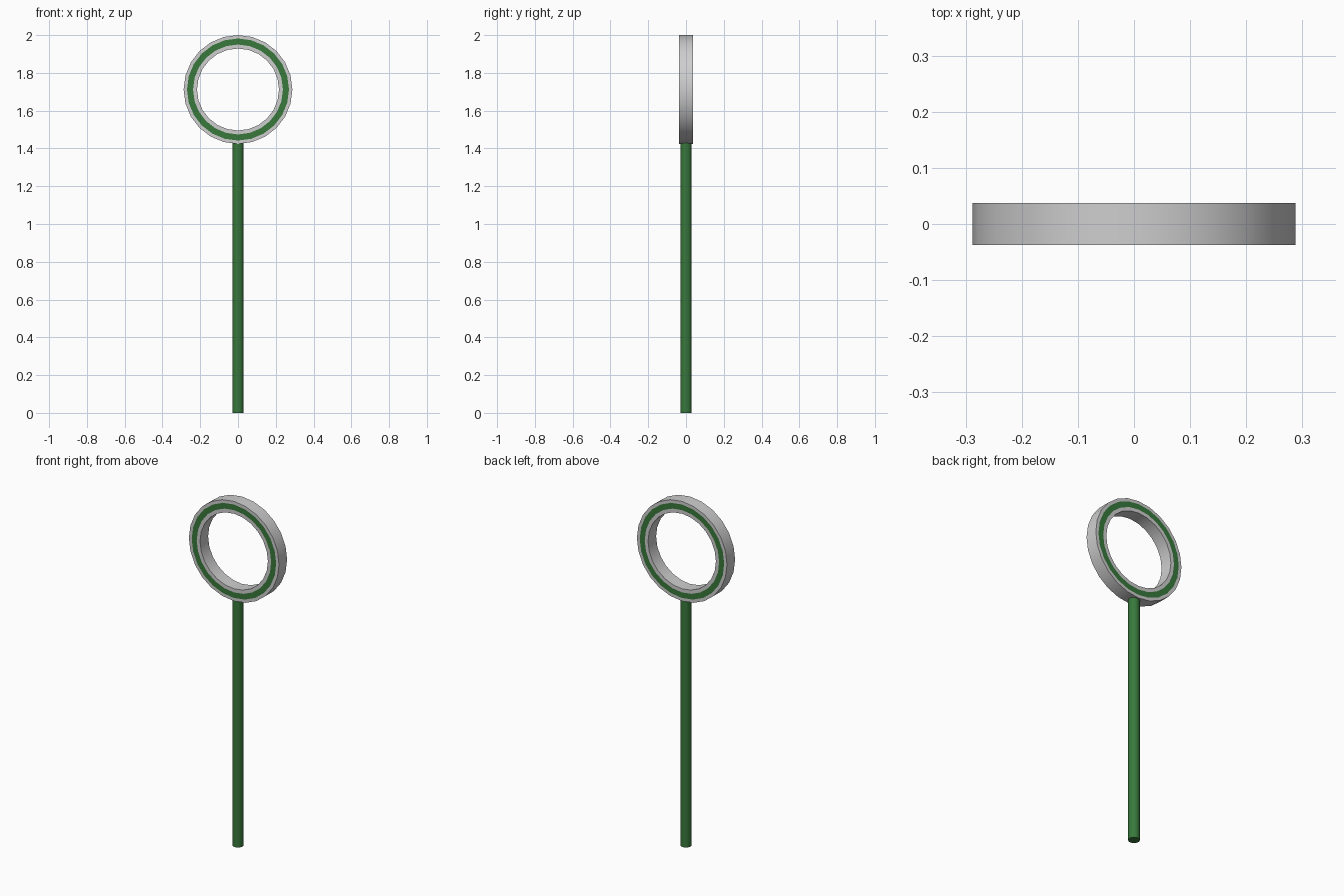
import bpy, bmesh, math

if "Cube" in bpy.data.objects:
    bpy.data.objects.remove(bpy.data.objects["Cube"])

def material(name, rgb):
    m = bpy.data.materials.new(name)
    m.diffuse_color = (*rgb, 1)
    m.use_nodes = True
    m.node_tree.nodes["Principled BSDF"].inputs["Base Color"].default_value = m.diffuse_color
    return m

grey = material("light_grey", (0.62, 0.62, 0.62))
green = material("dark_green", (0.04, 0.19, 0.045))

R, HALF, SEG = 0.288, 0.037, 24
CZ = 2 - R

def finish(bm, name, mats):
    bmesh.ops.recalc_face_normals(bm, faces=bm.faces)
    me = bpy.data.meshes.new(name)
    bm.to_mesh(me)
    bm.free()
    ob = bpy.data.objects.new(name, me)
    bpy.context.collection.objects.link(ob)
    for m in mats:
        me.materials.append(m)
    bpy.ops.object.select_all(action='DESELECT')
    ob.select_set(True)
    bpy.context.view_layer.objects.active = ob
    bpy.ops.object.shade_smooth_by_angle(angle=math.radians(35))
    return ob

# Hoop: closed (radius, y) profile spun around the y axis, green stripe on both faces
radii = [R, 0.27, 0.238, 0.217]
profile = [(r, -HALF) for r in radii] + [(r, HALF) for r in reversed(radii)]
bm = bmesh.new()
rings = []
for i in range(SEG):
    a = 2 * math.pi * i / SEG
    rings.append([bm.verts.new((r * math.cos(a), y, CZ + r * math.sin(a))) for r, y in profile])
n = len(profile)
for i in range(SEG):
    p, q = rings[i], rings[(i + 1) % SEG]
    for j in range(n):
        k = (j + 1) % n
        f = bm.faces.new((p[j], p[k], q[k], q[j]))
        f.material_index = 1 if j in (1, 5) else 0
finish(bm, "hoop", [grey, green])

# Pole: slim cylinder from the ground into the bottom of the hoop
top = CZ - R + 0.01
bm = bmesh.new()
bmesh.ops.create_cone(bm, cap_ends=True, segments=24, radius1=0.03, radius2=0.03, depth=top)
bmesh.ops.translate(bm, verts=bm.verts, vec=(0, 0, top / 2))
finish(bm, "pole", [green])
